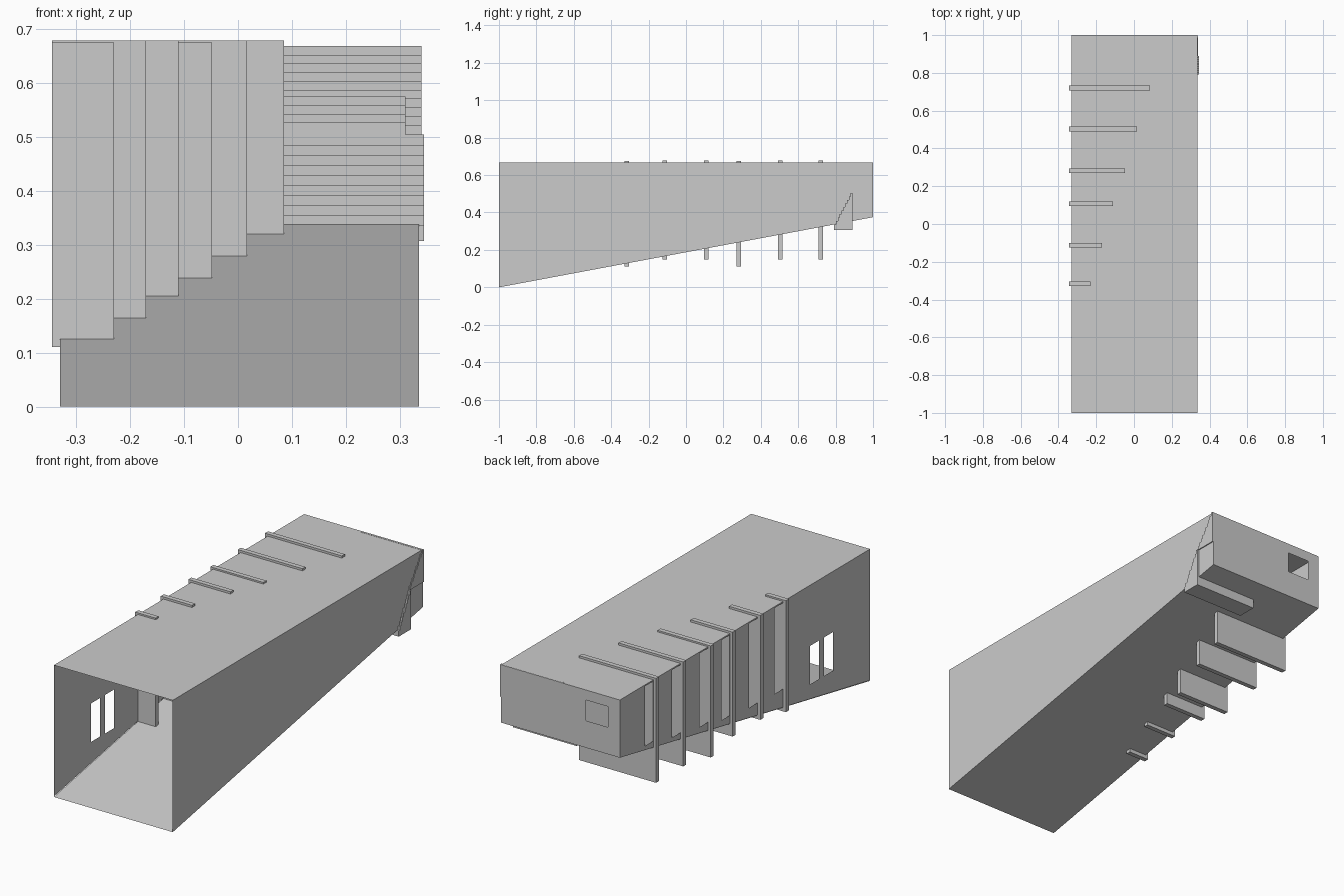
import bpy, bmesh

if "Cube" in bpy.data.objects:
    bpy.data.objects.remove(bpy.data.objects["Cube"])

X0, X1, TOP = -0.33, 0.335, 0.667


def floor_z(y):
    return 0.003 + (y + 1) * 0.186


def make(name, faces):
    bm = bmesh.new()
    for f in faces:
        bm.faces.new([bm.verts.new(p) for p in f])
    bmesh.ops.remove_doubles(bm, verts=bm.verts, dist=1e-5)
    bmesh.ops.recalc_face_normals(bm, faces=bm.faces)
    me = bpy.data.meshes.new(name)
    bm.to_mesh(me)
    bm.free()
    ob = bpy.data.objects.new(name, me)
    bpy.context.collection.objects.link(ob)
    return ob


def extrude_x(name, profile, xa, xb):
    """Solid from a (y, z) profile running from xa to xb."""
    n = len(profile)
    a = [(xa, y, z) for y, z in profile]
    b = [(xb, y, z) for y, z in profile]
    sides = [[a[i], a[(i + 1) % n], b[(i + 1) % n], b[i]] for i in range(n)]
    return make(name, [a, b] + sides)


def pierced_wall(name, start, end, base, openings, point):
    """Sheet wall split into columns around (s0, s1, z0, z1) openings."""
    faces, s = [], start

    def panel(a, b, za, zb, ta, tb):
        faces.append([point(a, za), point(b, zb), point(b, tb), point(a, ta)])

    for a, b, z0, z1 in sorted(openings):
        if a > s:
            panel(s, a, base(s), base(a), TOP, TOP)
        panel(a, b, base(a), base(b), z0, z0)
        panel(a, b, z1, z1, TOP, TOP)
        s = b
    panel(s, end, base(s), base(end), TOP, TOP)
    return make(name, faces)


# Open-fronted tapering tube
zb = floor_z(1)
z0 = floor_z(-1) - 0.003
extrude = [(-1, z0), (1, zb)]
make("roof", [[(X0, -1, TOP), (X1, -1, TOP), (X1, 1, TOP), (X0, 1, TOP)]])
make("floor", [[(X0, -1, z0), (X1, -1, z0), (X1, 1, zb), (X0, 1, zb)]])
make("right_wall", [[(X1, -1, z0), (X1, 1, zb), (X1, 1, TOP), (X1, -1, TOP)]])

# Fins: centre y, inner x end, bottom z, top z
fins = [(-0.317, -0.23, 0.111, 0.675), (-0.113, -0.17, 0.15, 0.678),
        (0.108, -0.11, 0.15, 0.678), (0.283, -0.048, 0.111, 0.675),
        (0.503, 0.017, 0.15, 0.678), (0.72, 0.085, 0.15, 0.678)]
for i, (y, x, lo, hi) in enumerate(fins):
    extrude_x(f"fin_{i + 1}", [(y - 0.012, lo), (y + 0.012, lo),
                               (y + 0.012, hi), (y - 0.012, hi)], -0.345, x)

# Left wall with twin windows and a slot behind each fin
openings = [(-0.704, -0.632, 0.165, 0.36), (-0.592, -0.52, 0.165, 0.36)]
for i, (y, *_) in enumerate(fins):
    sill = floor_z(y + 0.08) + (0.08, 0.05, 0.03, 0.03, 0.02, 0.02)[i]
    openings.append((y + 0.014, y + 0.08, sill, 0.66))
pierced_wall("left_wall", -1, 1, floor_z, openings, lambda s, z: (X0, s, z))

# Back wall with one small window
pierced_wall("back_wall", X0, X1, lambda s: zb, [(-0.265, -0.14, 0.512, 0.616)],
             lambda s, z: (s, 1, z))


def stairs(name, ya, yb, base, za, zt, n, xa, xb):
    dy, dz = (yb - ya) / n, (zt - za) / n
    prof = [(yb, base), (ya, base)]
    for i in range(n):
        prof += [(ya + i * dy, za + (i + 1) * dz), (ya + (i + 1) * dy, za + (i + 1) * dz)]
    extrude_x(name, prof, xa, xb)


# Stair flights at the back right
stairs("lower_stairs", 0.792, 0.89, 0.307, 0.317, 0.504, 10, -0.01, 0.345)
stairs("upper_stairs", 0.89, 0.999, 0.504, 0.506, 0.668, 10, -0.01, 0.34)
stairs("middle_steps", 0.882, 0.93, 0.504, 0.51, 0.575, 4, -0.01, 0.31)
